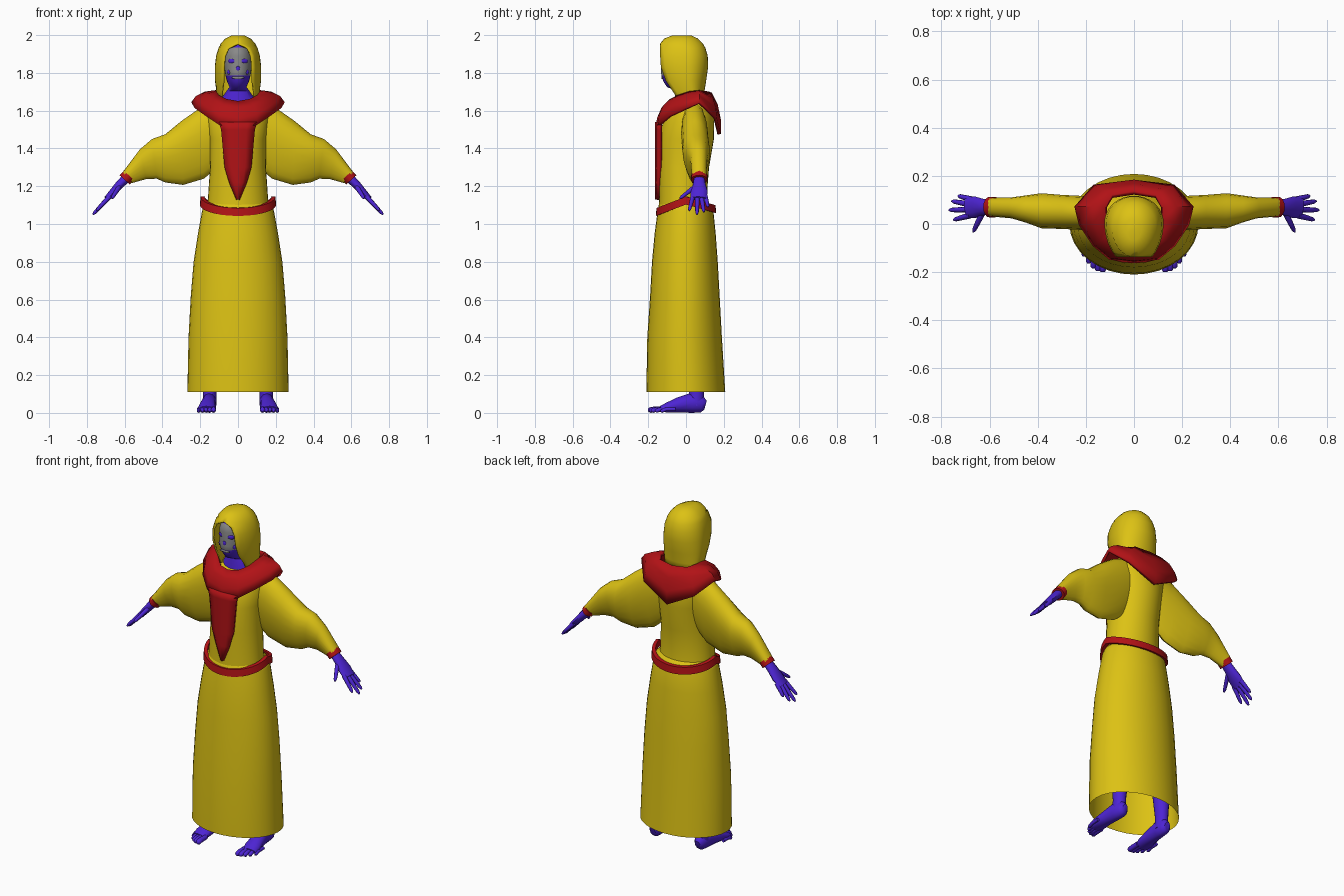
import bpy, bmesh, math
from mathutils import Vector, Matrix

cube = bpy.data.objects.get("Cube")
if cube:
    bpy.data.objects.remove(cube, do_unlink=True)


def material(name, rgb):
    m = bpy.data.materials.new(name)
    m.use_nodes = True
    m.diffuse_color = (*rgb, 1)
    m.node_tree.nodes["Principled BSDF"].inputs["Base Color"].default_value = (*rgb, 1)
    return m


yellow = material("golden_cloth", (0.72, 0.54, 0.007))
red = material("red_cloth", (0.44, 0.006, 0.008))
blue = material("violet_blue_skin", (0.075, 0.018, 0.66))
grey = material("bone_grey", (0.25, 0.25, 0.25))


def finish(name, bm, mats, thick=0.0, angle=50):
    bmesh.ops.recalc_face_normals(bm, faces=bm.faces[:])
    me = bpy.data.meshes.new(name)
    bm.to_mesh(me)
    bm.free()
    for m in mats:
        me.materials.append(m)
    me.shade_smooth()
    me.set_sharp_from_angle(angle=math.radians(angle))
    ob = bpy.data.objects.new(name, me)
    bpy.context.collection.objects.link(ob)
    if thick:
        mod = ob.modifiers.new("thickness", "SOLIDIFY")
        mod.thickness = thick
        mod.offset = 0
    return ob


def loft(name, rings, mat, closed=True, caps=(False, False), wrap=False,
         thick=0.0, side=1, angle=50):
    """Skin a list of rings with quads."""
    bm = bmesh.new()
    rows = [[bm.verts.new((p[0] * side, p[1], p[2])) for p in r] for r in rings]
    n = len(rows[0])
    pairs = list(zip(rows, rows[1:])) + ([(rows[-1], rows[0])] if wrap else [])
    for a, b in pairs:
        for i in range(n if closed else n - 1):
            j = (i + 1) % n
            bm.faces.new((a[i], a[j], b[j], b[i]))
    for flag, row in zip(caps, (rows[0], rows[-1])):
        if flag:
            bm.faces.new(row)
    bmesh.ops.remove_doubles(bm, verts=bm.verts[:], dist=0.0002)
    return finish(name, bm, [mat], thick, angle)


def oval(z, w, front, back, n=32):
    mid, r = (front + back) / 2, (back - front) / 2
    return [(w * math.sin(t), mid - r * math.cos(t), z)
            for t in (math.tau * i / n for i in range(n))]


def tube(name, path, mat, up=(0, 0, 1), side=1, n=12):
    """Sweep ovals along (x, y, z, half width, half height) stations."""
    pts = [Vector(p[:3]) for p in path]
    rings = []
    for i, p in enumerate(path):
        t = (pts[min(i + 1, len(pts) - 1)] - pts[max(i - 1, 0)]).normalized()
        v = Vector(up)
        v = (v - t * v.dot(t)).normalized()
        u = t.cross(v)
        rings.append([pts[i] + u * p[3] * math.cos(a) + v * p[4] * math.sin(a)
                      for a in (math.tau * k / n for k in range(n))])
    return loft(name, rings, mat, caps=(True, True), side=side)


# Long skirt, open at the hem
loft("skirt", [oval(*s) for s in (
    (0.11, 0.268, -0.21, 0.208), (0.4, 0.262, -0.205, 0.19),
    (0.62, 0.25, -0.19, 0.178), (0.8, 0.235, -0.18, 0.168),
    (0.95, 0.212, -0.166, 0.157), (1.07, 0.19, -0.15, 0.145),
    (1.1, 0.18, -0.145, 0.135), (1.12, 0.155, -0.13, 0.11))], yellow)

# Upper body of the robe
loft("robe_torso", [oval(*s) for s in (
    (1.06, 0.165, -0.145, 0.12), (1.15, 0.158, -0.142, 0.11),
    (1.3, 0.148, -0.145, 0.122), (1.45, 0.15, -0.143, 0.148),
    (1.57, 0.165, -0.115, 0.15), (1.63, 0.14, -0.075, 0.13),
    (1.67, 0.095, -0.04, 0.11))], yellow, caps=(False, True))

# Belt dipping at front and back
belt = []
for i in range(40):
    t = math.tau * i / 40
    s, c = math.sin(t), math.cos(t)
    z = 1.125 - (0.06 * c if c > 0 else -0.045 * c)
    belt.append([(r * s, (r - 0.042) * -c, z + h) for r, h in
                 ((0.178, -0.018), (0.202, -0.022), (0.198, 0.02), (0.178, 0.022))])
loft("belt", belt, red, wrap=True)

# Shoulder cape: inner and outer edge points from front to back
edges = (((0, -0.088, 1.645), (0, -0.15, 1.5)),
         ((0.06, -0.08, 1.655), (0.1, -0.14, 1.525)),
         ((0.1, -0.04, 1.675), (0.165, -0.085, 1.57)),
         ((0.115, 0.02, 1.695), (0.222, 0, 1.61)),
         ((0.115, 0.07, 1.7), (0.24, 0.07, 1.64)),
         ((0.09, 0.115, 1.695), (0.165, 0.155, 1.56)),
         ((0, 0.13, 1.69), (0, 0.175, 1.475)))
half = []
for inner, outer in edges:
    a, b = Vector(inner), Vector(outer)
    bulge = Vector((b.x - a.x, b.y - a.y, 0)).normalized() * 0.014 + Vector((0, 0, 0.014))
    half.append([a, a.lerp(b, 0.35) + bulge, a.lerp(b, 0.7) + bulge, b])
flip = [[Vector((-p.x, p.y, p.z)) for p in row] for row in half[-2:0:-1]]
loft("shoulder_cape", half + flip, red, closed=False, wrap=True, thick=0.018)

# Pointed front panel
loft("front_panel", [[(w * k, -0.153 + 0.016 * k * k, z) for k in (-1, -0.5, 0, 0.5, 1)]
     for z, w in ((1.54, 0.1), (1.5, 0.087), (1.3, 0.068), (1.22, 0.042), (1.13, 0.002))],
     red, closed=False, thick=0.02)

# Hood with a face opening: height, half width, front, back, half opening
hood = []
for z, w, front, back, gap in (
        (1.64, 0.1, -0.03, 0.085, 0.085), (1.7, 0.11, -0.065, 0.092, 0.083),
        (1.76, 0.117, -0.105, 0.102, 0.075), (1.83, 0.118, -0.13, 0.112, 0.074),
        (1.89, 0.111, -0.134, 0.11, 0.068), (1.93, 0.099, -0.134, 0.098, 0.048),
        (1.952, 0.088, -0.133, 0.086, 0.0), (1.978, 0.064, -0.112, 0.06, 0.0),
        (1.994, 0.032, -0.07, 0.025, 0.0)):
    t0 = math.asin(gap / w)
    mid = (front + back) / 2 + 0.015
    row = []
    for i in range(29):
        t = t0 + (math.tau - 2 * t0) * i / 28
        c = math.cos(t)
        r = (mid - front) / math.cos(t0) if c > 0 else back - mid
        row.append((w * math.sin(t), mid - r * c, z))
    hood.append(row)
loft("hood", hood, yellow, closed=False, caps=(False, True), thick=0.01)

# Head and neck, with a bone-coloured face
head = loft("head", [oval(*s) for s in (
    (1.62, 0.1, -0.065, 0.08), (1.665, 0.088, -0.06, 0.07), (1.705, 0.06, -0.055, 0.055),
    (1.725, 0.045, -0.1, 0.05), (1.755, 0.058, -0.12, 0.05), (1.785, 0.066, -0.13, 0.05),
    (1.81, 0.07, -0.133, 0.05), (1.85, 0.073, -0.126, 0.05), (1.89, 0.072, -0.13, 0.05),
    (1.935, 0.058, -0.118, 0.04), (1.955, 0.03, -0.08, 0.02))], blue, caps=(False, True))
head.data.materials.append(grey)
for f in head.data.polygons:
    if f.normal.y < -0.1 and 1.785 < f.center.z < 1.935:
        f.material_index = 1


def face_plate(name, x, y, z, w, h, turn, mat=blue):
    bm = bmesh.new()
    bmesh.ops.create_uvsphere(bm, u_segments=12, v_segments=6, radius=1,
        matrix=Matrix.Translation((x, y, z)) @ Matrix.Rotation(turn, 4, "Z")
        @ Matrix.Diagonal((w, 0.0045, h, 1)))
    finish(name, bm, [mat])


face_plate("nose_hollow", 0, -0.129, 0.012 + 1.81, 0.011, 0.014, 0)
face_plate("teeth", 0, -0.126, 1.775, 0.035, 0.008, 0, grey)

for label, s in (("left", 1), ("right", -1)):
    face_plate(label + "_eye_socket", s * 0.036, -0.116, 1.863, 0.019, 0.012, s * 0.5)
    face_plate(label + "_cheek_hollow", s * 0.05, -0.104, 1.803, 0.01, 0.013, s * 0.8)

    # Draped sleeve: top x, top z, bottom x, bottom z, centre y, half depth
    rings = []
    for tx, tz, bx, bz, y, d in (
            (0.1, 1.65, 0.11, 1.3, 0.04, 0.06), (0.2, 1.615, 0.18, 1.24, 0.045, 0.068),
            (0.3, 1.545, 0.29, 1.207, 0.05, 0.068), (0.385, 1.475, 0.385, 1.22, 0.055, 0.07),
            (0.455, 1.45, 0.43, 1.24, 0.062, 0.055), (0.52, 1.395, 0.485, 1.238, 0.067, 0.042),
            (0.61, 1.275, 0.568, 1.215, 0.07, 0.037)):
        top, low = Vector((tx, y, tz)), Vector((bx, y, bz))
        rings.append([(top + low) / 2 + (top - low) / 2 * math.cos(a)
                      + Vector((0, d * math.sin(a) * (1 + 0.3 * math.cos(a)), 0))
                      for a in (math.tau * k / 20 for k in range(20))])
    loft(label + "_sleeve", rings, yellow, caps=(True, True), side=s)
    tube(label + "_cuff", ((0.578, 0.07, 1.258, 0.043, 0.036),
                           (0.6, 0.07, 1.234, 0.043, 0.036)), red, side=s, n=16)

    # Hand with spread fingers
    tube(label + "_palm", ((0.585, 0.07, 1.25, 0.028, 0.024), (0.625, 0.07, 1.21, 0.034, 0.023),
                           (0.66, 0.07, 1.17, 0.045, 0.02), (0.695, 0.065, 1.135, 0.042, 0.014)),
         blue, side=s)
    for finger, base, tip in (
            ("little_finger", (0.675, 0.102, 1.15), (0.73, 0.117, 1.09)),
            ("ring_finger", (0.685, 0.082, 1.14), (0.757, 0.095, 1.063)),
            ("middle_finger", (0.685, 0.06, 1.14), (0.768, 0.058, 1.05)),
            ("index_finger", (0.68, 0.036, 1.145), (0.75, 0.017, 1.07)),
            ("thumb", (0.63, 0.045, 1.195), (0.668, -0.033, 1.135))):
        a, b = Vector(base), Vector(tip)
        tube(label + "_" + finger, [(*a.lerp(b, k), r, r) for k, r in
             ((0, 0.013), (0.5, 0.011), (0.88, 0.009), (1, 0.004))], blue, side=s, n=8)

    # Leg, foot and toes
    tube(label + "_leg", ((0.15, 0.055, 0.04, 0.036, 0.04), (0.15, 0.055, 0.12, 0.035, 0.04),
                          (0.145, 0.055, 0.3, 0.05, 0.055), (0.13, 0.03, 0.55, 0.055, 0.06)),
         blue, up=(0, 1, 0), side=s)
    tube(label + "_foot", ((0.15, 0.103, 0.04, 0.018, 0.025), (0.15, 0.085, 0.045, 0.034, 0.043),
                           (0.152, 0.03, 0.053, 0.037, 0.053), (0.158, -0.04, 0.042, 0.042, 0.04),
                           (0.164, -0.1, 0.028, 0.048, 0.026), (0.167, -0.135, 0.02, 0.04, 0.016)),
         blue, side=s)
    for i in range(5):
        x, y, r = 0.13 + 0.0195 * i, -0.2 + 0.004 * i * i, 0.0145 - 0.0012 * i
        tube(f"{label}_toe_{i + 1}", ((x, y + 0.08, 0.02, r, r), (x, y + 0.03, 0.019, r, r),
             (x, y + 0.008, r, r, r), (x, y, r, r * 0.5, r * 0.5)), blue, side=s, n=8)
